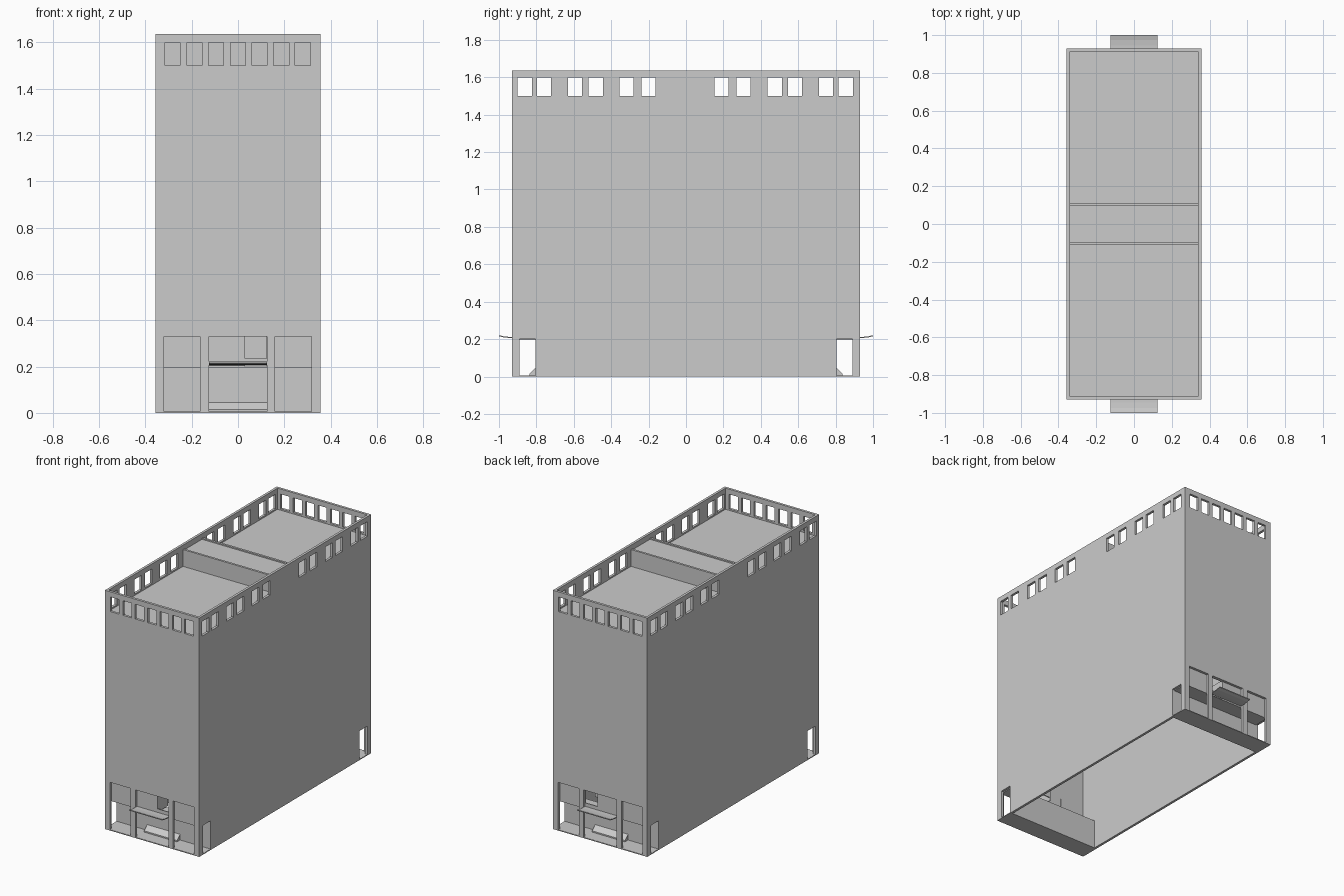
import bpy, bmesh
from mathutils import Vector

if "Cube" in bpy.data.objects:
    bpy.data.objects.remove(bpy.data.objects["Cube"])

W, D, H, T = 0.357, 0.93, 1.635, 0.017   # half width, half depth, height, wall thickness


def finish(name, bm):
    bmesh.ops.recalc_face_normals(bm, faces=bm.faces[:])
    me = bpy.data.meshes.new(name)
    bm.to_mesh(me)
    bm.free()
    ob = bpy.data.objects.new(name, me)
    bpy.context.collection.objects.link(ob)
    return ob


def box(name, x0, x1, y0, y1, z0, z1):
    bm = bmesh.new()
    bmesh.ops.create_cube(bm, size=1)
    for v in bm.verts:
        v.co = ((x0 + x1) / 2 + v.co.x * (x1 - x0),
                (y0 + y1) / 2 + v.co.y * (y1 - y0),
                (z0 + z1) / 2 + v.co.z * (z1 - z0))
    return finish(name, bm)


def wall(name, place, u0, u1, z0, z1, holes, inward):
    """Upright panel with rectangular openings (a, b, bottom, top)."""
    us = sorted({u0, u1, *(u for h in holes for u in h[:2])})
    zs = sorted({z0, z1, *(z for h in holes for z in h[2:])})
    bm = bmesh.new()
    for a, b in zip(us, us[1:]):
        for c, d in zip(zs, zs[1:]):
            u, z = (a + b) / 2, (c + d) / 2
            if any(h[0] < u < h[1] and h[2] < z < h[3] for h in holes):
                continue
            bm.faces.new([bm.verts.new(place(*p)) for p in ((a, c), (b, c), (b, d), (a, d))])
    bmesh.ops.remove_doubles(bm, verts=bm.verts[:], dist=1e-5)
    ext = bmesh.ops.extrude_face_region(bm, geom=bm.faces[:], use_keep_orig=True)
    moved = [g for g in ext['geom'] if isinstance(g, bmesh.types.BMVert)]
    bmesh.ops.translate(bm, verts=moved, vec=Vector(inward))
    return finish(name, bm)


def profile(name, pts, x0, x1):
    """Closed (y, z) outline stretched along x."""
    bm = bmesh.new()
    f = bm.faces.new([bm.verts.new((x0, y, z)) for y, z in pts])
    ext = bmesh.ops.extrude_face_region(bm, geom=[f], use_keep_orig=True)
    moved = [g for g in ext['geom'] if isinstance(g, bmesh.types.BMVert)]
    bmesh.ops.translate(bm, verts=moved, vec=(x1 - x0, 0, 0))
    return finish(name, bm)


# openings: parapet windows, ground floor bays, side passages
end_holes = [(x - 0.033, x + 0.033, 1.5, 1.6) for x in (-.283, -.188, -.095, 0, .093, .187, .28)]
end_holes += [(-.32, -.163, .005, .33), (-.125, .125, .005, .33), (.16, .317, .005, .33)]
side_starts = (-.9, -.797, -.632, -.52, -.356, -.238, .152, .27, .436, .545, .711, .816)
side_holes = [(y, y + 0.076, 1.5, 1.6) for y in side_starts]
side_holes += [(-.89, -.805, .005, .2), (.805, .89, .005, .2)]

# side walls
for s, tag in ((-1, "left"), (1, "right")):
    wall(tag + "_wall", lambda u, z: (s * W, u, z), -D + T, D - T, 0, H, side_holes, (-s * T, 0, 0))

# both ends, mirrored front to back
for s, tag in ((-1, "front"), (1, "back")):
    def yr(a, b):
        return sorted((s * a, s * b))
    wall(tag + "_wall", lambda u, z: (u, s * D, z), -W, W, 0, H, end_holes, (0, -s * T, 0))
    # recessed panels above the bays
    inset = D - T
    for i, (a, b) in enumerate(((-.33, -.155), (.15, .327))):
        box(f"{tag}_bay_panel_{i}", a, b, *yr(inset, inset - .006), .2, .34)
    wall(tag + "_entrance_panel", lambda u, z: (u, s * inset, z), -.135, .135, .2, .34,
         [(.03, .122, .235, .33), (.03, .122, .2, .21)], (0, -s * .006, 0))
    # niche behind the small opening
    box(tag + "_niche_side", .024, .03, *yr(.912, .8), .212, .34)
    box(tag + "_niche_back", .03, .125, *yr(.806, .8), .235, .34)
    # lobby floor, rear wall, ceiling, sloped base
    box(tag + "_lobby_floor", -W + .001, W - .001, *yr(D - .001, .805), 0, .006)
    box(tag + "_lobby_rear_wall", -W + T, W - T, *yr(.805, .798), 0, .2)
    box(tag + "_lobby_ceiling", -W + T, W - T, *yr(D - T, .8), .195, .2)
    profile(tag + "_sloped_base", [(s * .80, 0), (s * .838, 0), (s * .838, .015), (s * .805, .045), (s * .80, .045)],
            -.125, .125)
    # upturned canopy
    top = [(.91, .211), (.945, .212), (.975, .215), (1.0, .221)]
    profile(tag + "_canopy", [(s * y, z) for y, z in top] + [(s * y, z - .006) for y, z in reversed(top)],
            -.125, .125)
    # roof deck half and its raised kerb
    box(tag + "_roof", -W + T, W - T, *yr(D - T, .095), 1.48, 1.49)
    box(tag + "_roof_block_wall", -W + T, W - T, *yr(.11, .095), 1.48, 1.605)

# raised block across the middle of the roof
box("roof_block_top", -W + T, W - T, -.095, .095, 1.585, 1.597)
